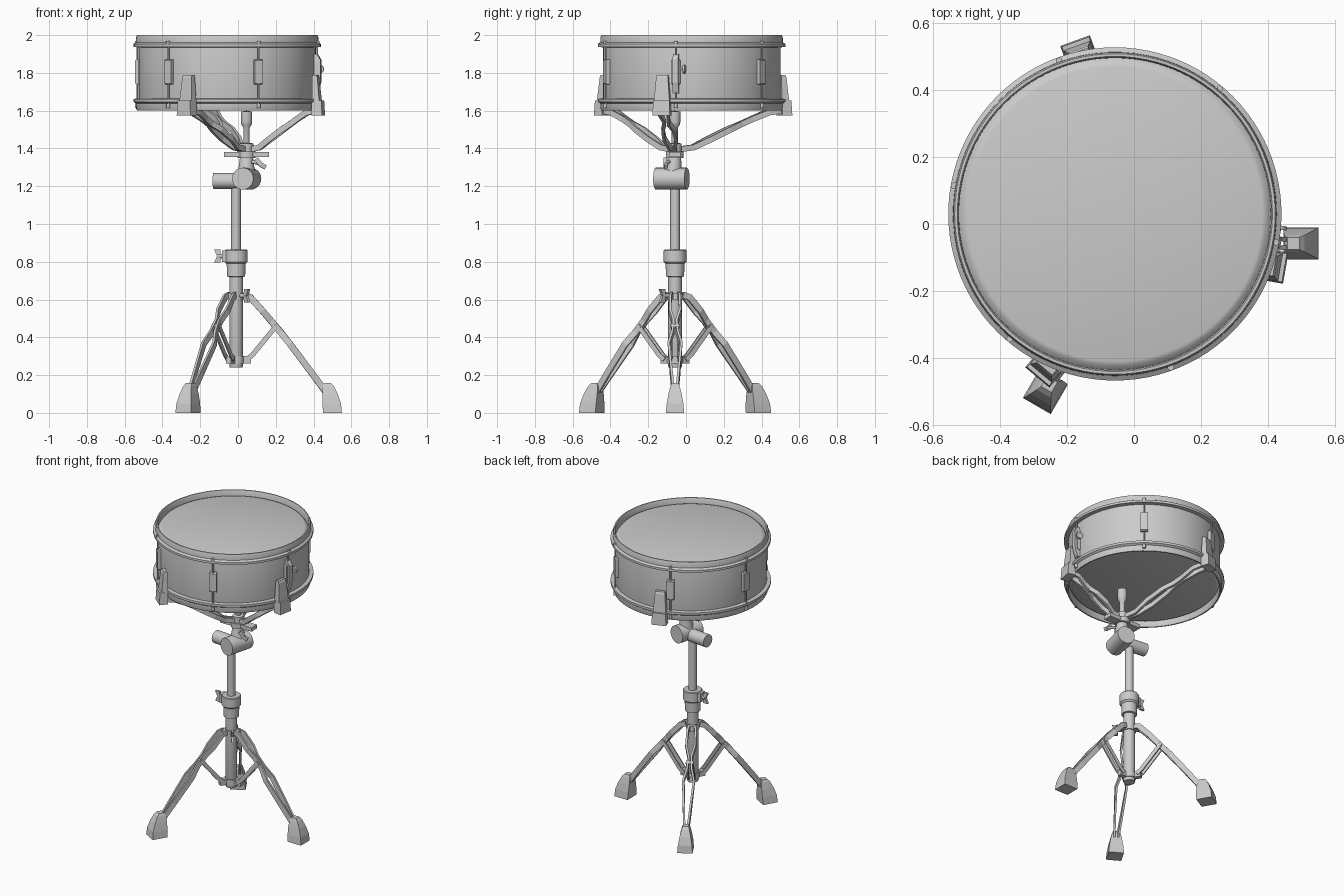
import bpy, bmesh
from math import sin, cos, pi, radians
from mathutils import Vector

DRUM = (-0.057, 0.03, 0)
POST = (-0.01, -0.058, 0)
HUB = (0.045, -0.06, 0)


def finish(name, bm, at=(0, 0, 0), ang=0, smooth=False):
    bmesh.ops.recalc_face_normals(bm, faces=bm.faces)
    me = bpy.data.meshes.new(name)
    bm.to_mesh(me)
    bm.free()
    ob = bpy.data.objects.new(name, me)
    bpy.context.collection.objects.link(ob)
    ob.location = at
    ob.rotation_euler[2] = radians(ang)
    if smooth:
        bpy.ops.object.select_all(action='DESELECT')
        ob.select_set(True)
        bpy.context.view_layer.objects.active = ob
        bpy.ops.object.shade_smooth_by_angle(angle=radians(35))
    return ob


def skin(name, rings, at, ang, smooth=False):
    """Bridge equal-size rings of points and cap both ends."""
    bm = bmesh.new()
    vs = [[bm.verts.new(p) for p in r] for r in rings]
    n = len(vs[0])
    for a, b in zip(vs, vs[1:]):
        for i in range(n):
            j = (i + 1) % n
            bm.faces.new((a[i], a[j], b[j], b[i]))
    bm.faces.new(vs[0])
    bm.faces.new(vs[-1])
    return finish(name, bm, at, ang, smooth)


def loft(name, secs, at, ang=0):
    """Stack of rectangles (x0, x1, half_width, z)."""
    return skin(name, [[(a, -w, z), (b, -w, z), (b, w, z), (a, w, z)]
                       for a, b, w, z in secs], at, ang)


def strip(name, path, high, thick, at, ang):
    """Flat bar swept along path, standing on edge."""
    pts = [Vector(p) for p in path]
    rings = []
    for i, p in enumerate(pts):
        t = (pts[min(i + 1, len(pts) - 1)] - pts[max(i - 1, 0)]).normalized()
        s = Vector((0, 0, 1)).cross(t).normalized()
        u = t.cross(s)
        s, u = s * thick / 2, u * high / 2
        rings.append([p - s - u, p + s - u, p + s + u, p - s + u])
    return skin(name, rings, at, ang)


def rod(name, a, b, r, at=(0, 0, 0), ang=0, r2=None, n=24):
    a, b = Vector(a), Vector(b)
    q = (b - a).to_track_quat('Z', 'Y')
    ring = lambda c, rad: [c + q @ Vector((rad * cos(2 * pi * i / n), rad * sin(2 * pi * i / n), 0))
                           for i in range(n)]
    return skin(name, [ring(a, r), ring(b, r2 or r)], at, ang, True)


def lathe(name, prof, at, n=96, closed=False):
    bm = bmesh.new()
    vs = [bm.verts.new((r, 0, z)) for r, z in prof]
    es = [bm.edges.new(e) for e in zip(vs, vs[1:])]
    if closed:
        es.append(bm.edges.new((vs[-1], vs[0])))
    bmesh.ops.spin(bm, geom=vs + es, cent=(0, 0, 0), axis=(0, 0, 1), angle=2 * pi,
                   steps=n, use_duplicate=False)
    bmesh.ops.remove_doubles(bm, verts=bm.verts, dist=1e-5)
    return finish(name, bm, at, 0, True)


def wing_screw(name, at, ang, r0, r1, z):
    rod(name + "_shaft", (r0, 0, z), (r1, 0, z), 0.012, at, ang, n=12)
    loft(name + "_wing", [(r1 - 0.012, r1 + 0.022, 0.008, z - 0.035),
                          (r1 - 0.012, r1 + 0.006, 0.009, z),
                          (r1 - 0.012, r1 + 0.022, 0.008, z + 0.035)], at, ang)


# Drum shell, heads and hoops
lathe("shell", [(0.468, 1.63), (0.47, 1.64), (0.47, 1.96), (0.468, 1.97)], DRUM)
hoop = [(0.472, 1.935), (0.497, 1.938), (0.497, 1.953), (0.483, 1.962), (0.482, 1.99),
        (0.478, 2.0), (0.47, 2.0), (0.466, 1.994), (0.465, 1.945)]
head = [(0.0, 1.972), (0.44, 1.972), (0.452, 1.968), (0.468, 1.95)]
for name, flip in (("top", False), ("bottom", True)):
    f = lambda pts: [(r, 3.6 - z if flip else z) for r, z in pts]
    lathe(name + "_hoop", f(hoop), DRUM, closed=True)
    lathe(name + "_head", f(head), DRUM)

# Tension rods and lugs
for k in range(6):
    a = -10 + 60 * k
    rod("tension_rod", (0.484, 0, 1.63), (0.484, 0, 1.97), 0.005, DRUM, a, n=10)
    for z in (1.625, 1.955):
        rod("rod_bolt", (0.487, 0, z - 0.012), (0.487, 0, z + 0.014), 0.01, DRUM, a, n=12)
    loft("lug", [(0.465, 0.482, 0.02, 1.738), (0.465, 0.491, 0.023, 1.745),
                 (0.465, 0.491, 0.023, 1.865), (0.465, 0.482, 0.02, 1.872)], DRUM, a)

# Snare strainer with its knob
loft("strainer", [(0.465, 0.485, 0.016, 1.69), (0.465, 0.503, 0.016, 1.75),
                  (0.465, 0.503, 0.016, 1.87), (0.465, 0.485, 0.014, 1.90)], DRUM, -10)
rod("strainer_pin", (0.49, 0.01, 1.82), (0.49, 0.045, 1.82), 0.006, DRUM, -10, n=12)
rod("strainer_knob", (0.49, 0.04, 1.82), (0.49, 0.052, 1.82), 0.022, DRUM, -10, n=16)

# Basket arms and claws; edge is the distance from hub to drum rim
arm = [(0, 0.01, 1.395), (0.14, 0.014, 1.405), (0.3, 0.032, 1.45), (0.48, 0.03, 1.50),
       (0.6, 0.012, 1.53), (0.7, 0.012, 1.555), (0.85, 0.026, 1.59), (1, 0.024, 1.602)]
for ang, edge in ((-10, 0.38), (110, 0.612), (230, 0.485)):
    for s in (1, -1):
        strip("basket_arm", [(0.02 + t * (edge - 0.02), s * o, z) for t, o, z in arm],
              0.03, 0.016, HUB, ang)
    loft("claw_block", [(edge - 0.022, edge + 0.034, 0.047, 1.575),
                        (edge - 0.022, edge + 0.03, 0.043, 1.655)], HUB, ang)
    loft("claw_plate", [(edge - 0.022, edge + 0.018, 0.042, 1.65),
                        (edge - 0.022, edge + 0.006, 0.032, 1.775),
                        (edge - 0.02, edge, 0.03, 1.79)], HUB, ang)

# Basket hub, adjusting nut and centre shaft
lathe("basket_hub", [(0, 1.375), (0.036, 1.375), (0.036, 1.425), (0.02, 1.43), (0, 1.43)], HUB, 32)
lathe("centre_shaft", [(0, 1.3), (0.017, 1.3), (0.017, 1.51), (0.027, 1.525),
                       (0.03, 1.54), (0.03, 1.595), (0, 1.6)], HUB, 32)
loft("adjusting_nut", [(-0.12, 0.12, 0.03, 1.354), (-0.12, 0.12, 0.03, 1.38)], HUB)
rod("nut_boss", (0, 0, 1.35), (0, 0, 1.385), 0.047, HUB)

# Tilter joint
rod("tilter_neck", (0, -0.01, 1.24), (0, 0, 1.356), 0.05, HUB, r2=0.034)
rod("tilter_barrel", (-0.02, -0.1, 1.24), (0.022, 0.065, 1.24), 0.058, HUB)
rod("tilter_clamp", (-0.175, 0.01, 1.228), (0.0, -0.01, 1.228), 0.042, HUB)
rod("tilter_screw", (0.03, -0.03, 1.33), (0.085, -0.05, 1.315), 0.009, HUB, n=12)
strip("tilter_wing", [(0.05, -0.05, 1.345), (0.075, -0.05, 1.315), (0.1, -0.045, 1.30)],
      0.024, 0.018, HUB, 0)

# Telescoping column
lathe("lower_tube", [(0, 0.24), (0.034, 0.24), (0.036, 0.245), (0.036, 0.73)], POST, 32)
lathe("upper_tube", [(0.026, 0.7), (0.026, 1.23), (0, 1.23)], POST, 32)
lathe("height_collar", [(0.036, 0.72), (0.048, 0.722), (0.05, 0.79), (0.056, 0.795),
                        (0.06, 0.80), (0.06, 0.86), (0.056, 0.865), (0.026, 0.865)], POST, 32)
loft("collar_lug", [(0.03, 0.075, 0.025, 0.80), (0.03, 0.075, 0.025, 0.86)], POST, 180)
wing_screw("collar_screw", POST, 180, 0.06, 0.095, 0.83)
lathe("hinge_collar", [(0.036, 0.60), (0.043, 0.60), (0.043, 0.635), (0.036, 0.635)], POST, 32)
lathe("brace_collar", [(0.036, 0.262), (0.042, 0.262), (0.042, 0.30), (0.036, 0.30)], POST, 32)
wing_screw("hinge_screw", POST, 310, 0.04, 0.085, 0.62)

# Tripod legs, braces and rubber feet
leg = [(0.04, 0.017, 0.625), (0.075, 0.024, 0.612), (0.14, 0.028, 0.54), (0.185, 0.011, 0.487),
       (0.235, 0.011, 0.428), (0.285, 0.033, 0.365), (0.40, 0.02, 0.212), (0.475, 0.01, 0.11)]
for ang in (0, 120, 240):
    for s in (1, -1):
        strip("leg_bar", [(r, s * o, z) for r, o, z in leg], 0.034, 0.013, POST, ang)
        strip("leg_brace", [(0.055, s * 0.018, 0.282), (0.085, s * 0.018, 0.305),
                            (0.21, s * 0.018, 0.458)], 0.026, 0.008, POST, ang)
    rod("leg_pivot", (0.21, -0.024, 0.458), (0.21, 0.024, 0.458), 0.012, POST, ang, n=12)
    loft("hinge_bracket", [(0.03, 0.06, 0.012, 0.60), (0.03, 0.06, 0.012, 0.635)], POST, ang)
    loft("brace_bracket", [(0.03, 0.08, 0.015, 0.262), (0.03, 0.08, 0.015, 0.30)], POST, ang)
    loft("rubber_foot", [(0.46, 0.56, 0.048, 0), (0.457, 0.555, 0.044, 0.05),
                         (0.456, 0.538, 0.035, 0.10), (0.458, 0.518, 0.025, 0.14),
                         (0.468, 0.503, 0.018, 0.157)], POST, ang)
